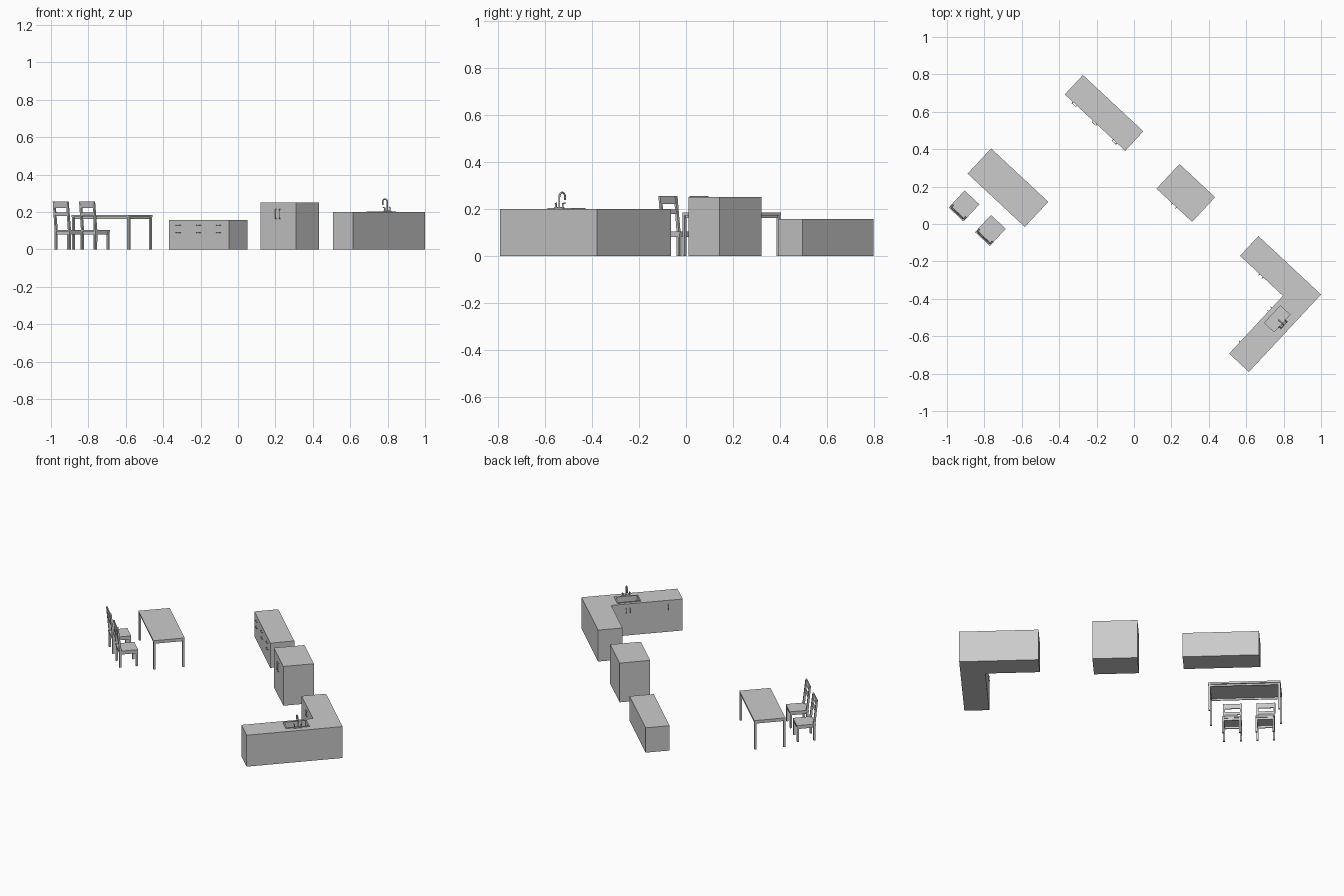
import bpy, bmesh, math
from mathutils import Matrix, Vector

cube = bpy.data.objects.get("Cube")
if cube:
    bpy.data.objects.remove(cube, do_unlink=True)

grey = bpy.data.materials.new("plain grey")
grey.use_nodes = True
colour = (0.6, 0.6, 0.6, 1)
grey.diffuse_color = colour
grey.node_tree.nodes["Principled BSDF"].inputs["Base Color"].default_value = colour


def frame(x, y):
    """All furniture shares one turn; local x runs along the room, local y across it."""
    return Matrix.Translation((x, y, 0)) @ Matrix.Rotation(math.radians(-43), 4, "Z")


def finish(name, bm, place):
    bmesh.ops.recalc_face_normals(bm, faces=bm.faces)
    mesh = bpy.data.meshes.new(name)
    bm.to_mesh(mesh)
    bm.free()
    mesh.materials.append(grey)
    ob = bpy.data.objects.new(name, mesh)
    bpy.context.collection.objects.link(ob)
    ob.matrix_world = place
    return ob


def boxes(name, place, parts):
    """One object made of boxes, each given as (centre, size)."""
    bm = bmesh.new()
    for c, s in parts:
        bmesh.ops.create_cube(bm, size=1, matrix=Matrix.Translation(c) @ Matrix.Diagonal((*s, 1)))
    return finish(name, bm, place)


def prism(name, place, outline, axis, depth):
    """Extrude an outline of points along an axis."""
    bm = bmesh.new()
    face = bm.faces.new([bm.verts.new(p) for p in outline])
    ext = bmesh.ops.extrude_face_region(bm, geom=[face])
    verts = [g for g in ext["geom"] if isinstance(g, bmesh.types.BMVert)]
    bmesh.ops.translate(bm, verts=verts, vec=Vector(axis) * depth)
    return finish(name, bm, place)


def tube(name, place, points, radius):
    """Round pipe along a path."""
    cu = bpy.data.curves.new(name, "CURVE")
    cu.dimensions = "3D"
    cu.bevel_depth = radius
    cu.bevel_resolution = 2
    cu.use_fill_caps = True
    sp = cu.splines.new("POLY")
    sp.points.add(len(points) - 1)
    for p, co in zip(sp.points, points):
        p.co = (*co, 1)
    sp.use_smooth = True
    cu.materials.append(grey)
    ob = bpy.data.objects.new(name, cu)
    bpy.context.collection.objects.link(ob)
    ob.matrix_world = place


def handle(name, place, centre, along, out, length):
    """Bar pull standing off a front on two posts."""
    c, a, o = Vector(centre), Vector(along) * length / 2, Vector(out) * 0.008
    tube(name, place, [c - a, c - a + o, c + a + o, c + a], 0.0018)


UP, ALONG, FRONT, SIDE = (0, 0, 1), (1, 0, 0), (0, -1, 0), (-1, 0, 0)

# Sideboard with three columns of drawers
side = frame(-0.16, 0.594)
boxes("sideboard", side, [((0, 0, 0.079), (0.442, 0.142, 0.158))])
for x in (-0.147, 0, 0.147):
    for z in (0.09, 0.13):
        handle("drawer_handle", side, (x, -0.071, z), ALONG, FRONT, 0.028)

# Tall cabinet with two doors
cab = frame(0.277, 0.166)
boxes("tall_cabinet", cab, [((0, 0, 0.125), (0.26, 0.18, 0.25))])
for x in (-0.015, 0.015):
    handle("cabinet_handle", cab, (x, -0.09, 0.19), UP, FRONT, 0.05)

# L-shaped counter, measured from its outer corner
corner = frame(1.0, -0.377)
D, LX, LY, H = 0.144, 0.458, 0.566, 0.2
counter = prism("corner_counter", corner,
                [(0, 0, 0), (-LX, 0, 0), (-LX, -D, 0), (-D, -D, 0), (-D, -LY, 0), (0, -LY, 0)], UP, H)

# Sink basin cut into the counter
SX, SY = -0.083, -0.255
cutter = boxes("basin_cutter", corner, [((SX, SY, H), (0.07, 0.125, 0.09))])
cutter.hide_render = True
cut = counter.modifiers.new("basin", "BOOLEAN")
cut.object = cutter
cut.solver = "EXACT"
bpy.context.view_layer.objects.active = counter
bpy.ops.object.modifier_apply(modifier=cut.name)
bpy.data.objects.remove(cutter, do_unlink=True)

# Sink rim and faucet
rim = []
for s in (-1, 1):
    rim.append(((SX + s * 0.039, SY, H + 0.002), (0.008, 0.141, 0.004)))
    rim.append(((SX, SY + s * 0.0665, H + 0.002), (0.07, 0.008, 0.004)))
boxes("sink_rim", corner, rim)
FX = SX + 0.046
arc = [(FX - 0.018 + 0.018 * math.cos(t * math.pi / 8), SY,
        0.25 + 0.02 * math.sin(t * math.pi / 8)) for t in range(9)]
tube("faucet_spout", corner, [(FX, SY, H)] + arc + [(FX - 0.036, SY, 0.238)], 0.004)
for s in (-1, 1):
    y = SY + s * 0.02
    tube("tap_stem", corner, [(FX, y, H), (FX, y, 0.222)], 0.004)
    tube("tap_lever", corner, [(FX + 0.004, y, 0.222), (FX - 0.012, y + s * 0.006, 0.226)], 0.0025)
tube("faucet_base", corner, [(FX, SY - 0.026, H + 0.003), (FX, SY + 0.026, H + 0.003)], 0.005)

# Counter door handles on the inner fronts
for y in (-0.232, -0.256, -0.48):
    handle("counter_handle", corner, (-D, y, 0.16), UP, SIDE, 0.03)
for x in (-0.29, -0.314):
    handle("counter_handle", corner, (x, -D, 0.16), UP, FRONT, 0.03)

# Dining table
table = frame(-0.674, 0.194)
TX, TY = 0.209, 0.092
boxes("table_top", table, [((0, 0, 0.179), (2 * TX, 2 * TY, 0.012))])
apron = [((0, s * (TY - 0.01), 0.168), (2 * TX - 0.02, 0.005, 0.012)) for s in (-1, 1)]
apron += [((s * (TX - 0.01), 0, 0.168), (0.005, 2 * TY - 0.02, 0.012)) for s in (-1, 1)]
boxes("table_apron", table, apron)
boxes("table_legs", table, [((a * (TX - 0.007), b * (TY - 0.007), 0.087), (0.012, 0.012, 0.174))
                            for a in (-1, 1) for b in (-1, 1)])


def chair(x, y):
    place = frame(x, y)
    W, T = 0.054, 0.011
    boxes("chair_seat", place, [((0, 0.007, 0.1), (2 * W, 0.112, 0.01))])
    boxes("chair_front_legs", place,
          [((s * (W - T / 2), 0.056, 0.048), (T, T, 0.096)) for s in (-1, 1)])
    boxes("chair_apron", place,
          [((s * (W - 0.007), 0.007, 0.088), (0.006, 0.1, 0.014)) for s in (-1, 1)]
          + [((0, v, 0.088), (2 * W - 0.016, 0.006, 0.014)) for v in (-0.04, 0.056)])
    # Rear legs run up into leaning back posts
    for x0 in (-W, W - T):
        prism("chair_back_post", place,
              [(x0, -0.047, 0), (x0, -0.036, 0), (x0, -0.034, 0.1), (x0, -0.052, 0.255),
               (x0, -0.062, 0.255), (x0, -0.047, 0.1)], ALONG, T)
    # Slats follow the lean of the posts
    for z, h in ((0.222, 0.033), (0.178, 0.02)):
        lean = lambda k: -0.038 - (k - 0.1) * 0.115
        lo, hi = lean(z), lean(z + h)
        prism("chair_slat", place,
              [(-W + T, lo, z), (-W + T, hi, z + h), (-W + T, hi - 0.006, z + h),
               (-W + T, lo - 0.006, z)], ALONG, 2 * (W - T))


# Two chairs side by side facing the table
chair(-0.909, 0.096)
chair(-0.768, -0.035)
